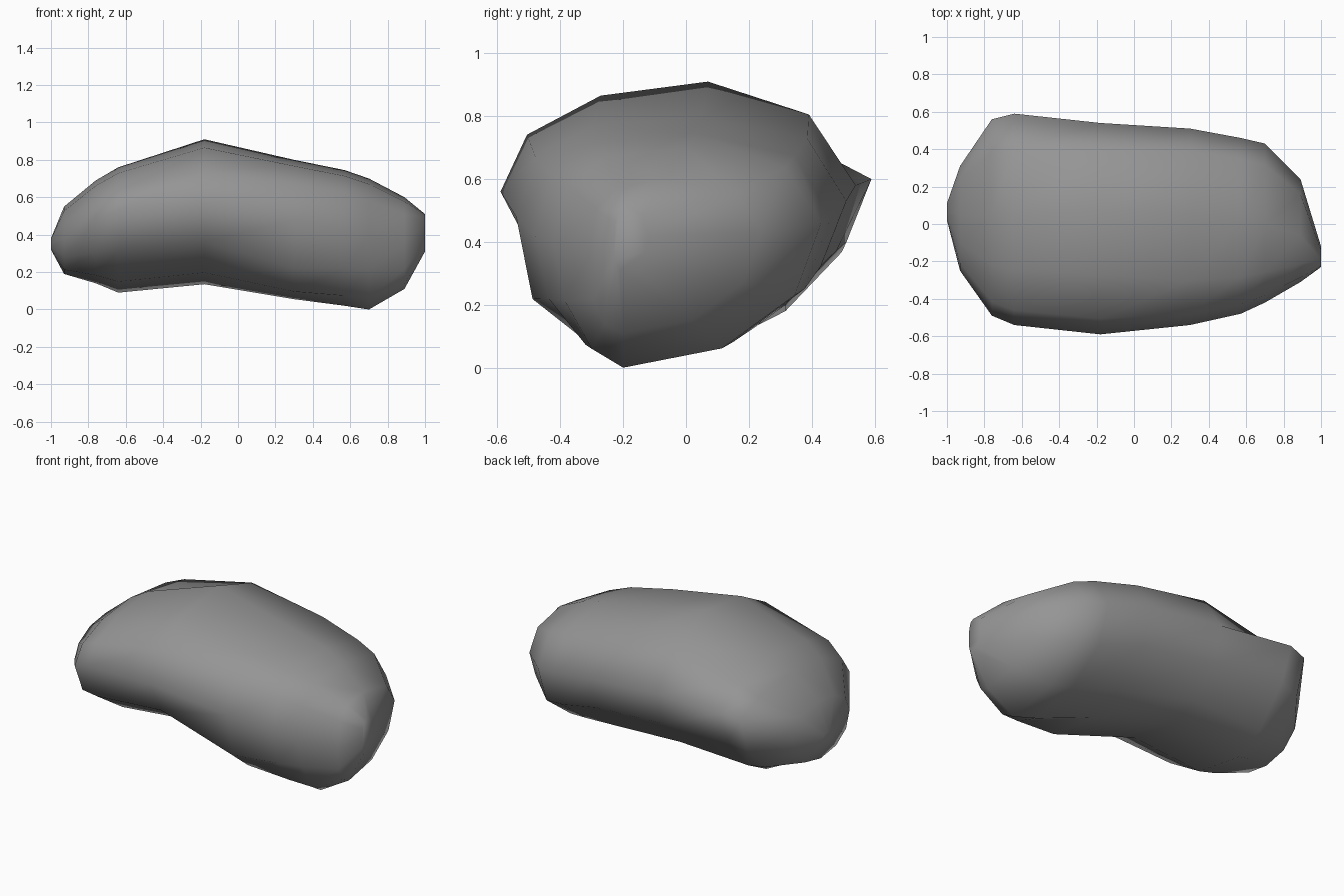
import bpy
import bmesh
from math import sin, cos, pi

default_cube = bpy.data.objects.get("Cube")
if default_cube:
    bpy.data.objects.remove(default_cube, do_unlink=True)

# Stone grey
stone_grey = bpy.data.materials.new("stone grey")
stone_grey.use_nodes = True
colour = (0.3, 0.3, 0.3, 1)
stone_grey.diffuse_color = colour
stone_grey.node_tree.nodes["Principled BSDF"].inputs["Base Color"].default_value = colour

# Sections along x: the (y, z) of the front, top, back and bottom of each, and the
# flatness of its quarters: front top, back top, back bottom, front bottom
SECTIONS = [
    (-1.0, (.02, .35), (.06, .38), (.11, .36), (.06, .32), (1, 1, 1, 1)),
    (-.93, (-.25, .38), (.05, .55), (.31, .46), (.03, .19), (1, 1, .9, .9)),
    (-.76, (-.49, .48), (.05, .69), (.56, .58), (.1, .14), (1, 1.2, 1.05, .95)),
    (-.64, (-.54, .53), (.05, .76), (.59, .6), (.14, .09), (1, 1.3, 1.35, 1)),
    (-.18, (-.59, .56), (.07, .91), (.54, .58), (.12, .135), (.95, 1.1, 1.1, 1.1)),
    (.3, (-.54, .48), (.05, .8), (.51, .53), (0, .055), (.75, .9, 1.2, .7)),
    (.57, (-.48, .42), (.03, .745), (.46, .48), (-.16, .02), (.7, .9, 1, 1)),
    (.7, (-.42, .39), (0, .7), (.43, .46), (-.2, 0), (.7, .9, 1, 1.15)),
    (.89, (-.31, .35), (-.06, .6), (.24, .43), (-.2, .11), (.7, .9, 1, .85)),
    (1.0, (-.23, .4), (-.19, .51), (-.12, .42), (-.21, .31), (.8, 1, 1, .8)),
]
THIRDS = (0, pi / 6, pi / 3)
HALVES = (0, pi / 4)


def quarter(side, pole, t, power):
    """Point on the rounded quarter between a side and a top or bottom pole."""
    c, s = cos(t) ** power, sin(t) ** power
    return (pole[0] + (side[0] - pole[0]) * c, side[1] + (pole[1] - side[1]) * s)


def section_outline(front, top, back, bottom, flatness):
    front_top, back_top, back_bottom, front_bottom = flatness
    outline = [quarter(front, top, t, front_top) for t in THIRDS]
    outline += [quarter(back, top, pi / 2 - t, back_top) for t in HALVES]
    outline += [quarter(back, bottom, t, back_bottom) for t in THIRDS]
    outline += [quarter(front, bottom, pi / 2 - t, front_bottom) for t in THIRDS]
    return outline


# Bent, rounded stone lofted through the sections
bm = bmesh.new()
rings = []
for x, *shape in SECTIONS:
    rings.append([bm.verts.new((x, y, z)) for y, z in section_outline(*shape)])
for ring, following in zip(rings, rings[1:]):
    for i in range(len(ring)):
        bm.faces.new((ring[i - 1], ring[i], following[i], following[i - 1]))
for end in (rings[0], rings[-1]):
    bm.faces.new(end)
bmesh.ops.recalc_face_normals(bm, faces=bm.faces)

mesh = bpy.data.meshes.new("stone")
bm.to_mesh(mesh)
bm.free()
mesh.materials.append(stone_grey)
stone = bpy.data.objects.new("stone", mesh)
bpy.context.collection.objects.link(stone)

# Soft shading over the facets
for polygon in mesh.polygons:
    polygon.use_smooth = True
